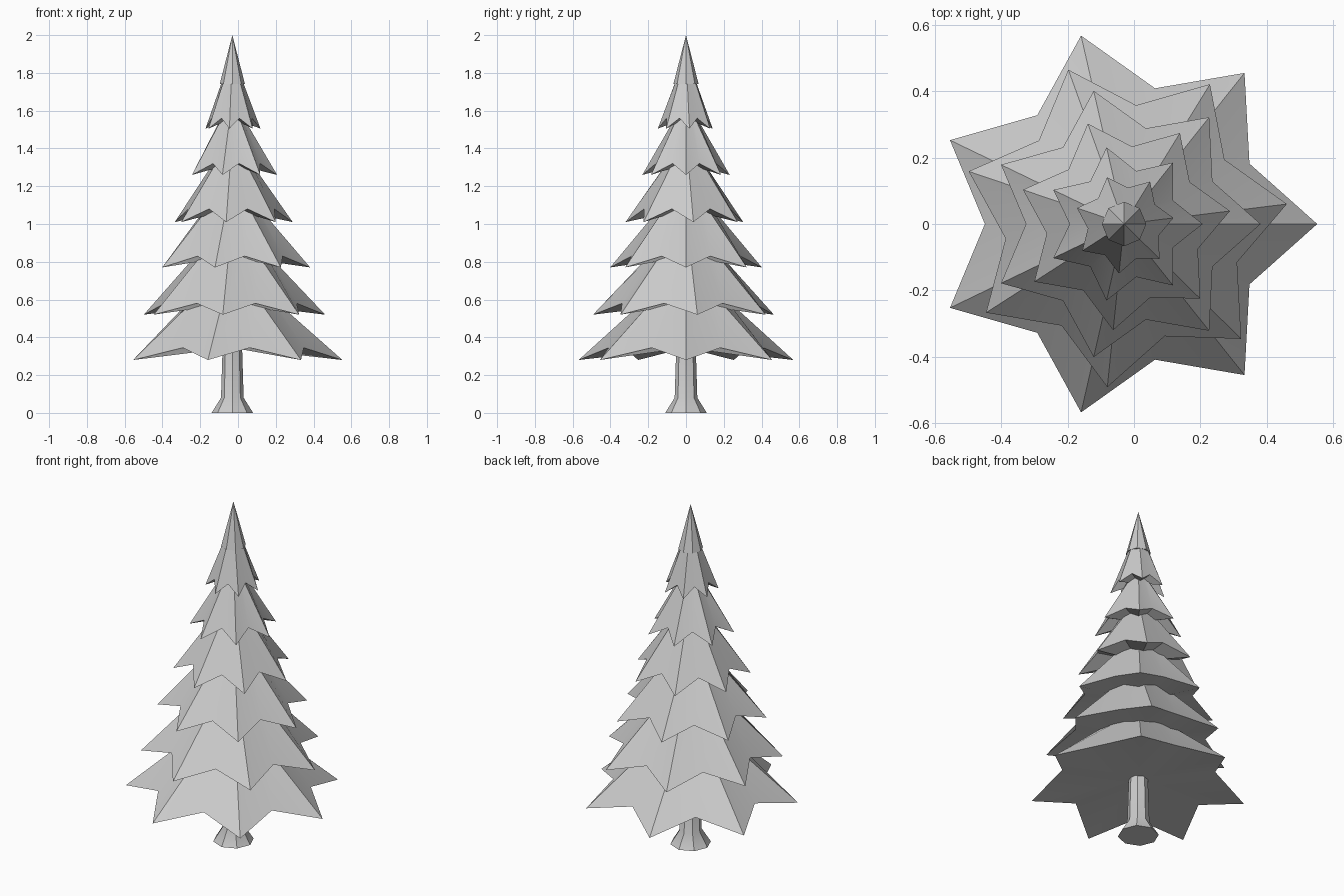
import bpy, bmesh, math

if "Cube" in bpy.data.objects:
    bpy.data.objects.remove(bpy.data.objects["Cube"])

AXIS_X = -0.03  # the tree axis sits slightly left so the star tips are centred

grey = bpy.data.materials.new("light_grey")
grey.diffuse_color = (0.6, 0.6, 0.6, 1)
grey.use_nodes = True
grey.node_tree.nodes["Principled BSDF"].inputs["Base Color"].default_value = grey.diffuse_color


def finish(bm, name, angle):
    bmesh.ops.recalc_face_normals(bm, faces=bm.faces[:])
    me = bpy.data.meshes.new(name)
    bm.to_mesh(me)
    bm.free()
    me.materials.append(grey)
    ob = bpy.data.objects.new(name, me)
    bpy.context.collection.objects.link(ob)
    ob.location.x = AXIS_X
    bpy.ops.object.select_all(action='DESELECT')
    ob.select_set(True)
    bpy.context.view_layer.objects.active = ob
    bpy.ops.object.shade_smooth_by_angle(angle=math.radians(angle))
    return ob


def ring(bm, n, radii, heights, rot=0.0):
    """Ring of points; radii and heights alternate between even and odd points."""
    out = []
    for i in range(n):
        a = rot + 2 * math.pi * i / n
        r, z = radii[i % 2], heights[i % 2]
        out.append(bm.verts.new((r * math.cos(a), r * math.sin(a), z)))
    return out


def bridge(bm, a, b):
    n = len(a)
    for i in range(n):
        j = (i + 1) % n
        bm.faces.new((a[i], a[j], b[j], b[i]))


def fan(bm, loop, z):
    c = bm.verts.new((0, 0, z))
    for i in range(len(loop)):
        bm.faces.new((loop[i], loop[(i + 1) % len(loop)], c))


# Trunk with a flared foot, eight sides
bm = bmesh.new()
rings = [ring(bm, 8, (r, r), (z, z)) for r, z in ((0.11, 0), (0.06, 0.08), (0.05, 0.40))]
for a, b in zip(rings, rings[1:]):
    bridge(bm, a, b)
bm.faces.new(rings[0])
bm.faces.new(rings[-1])
finish(bm, "trunk", 35)

# Seven-pointed branch layers: tip r, notch r, tip z, notch z, top r, top z
layers = [
    (0.583, 0.42, 0.28, 0.345, 0.21, 0.61),
    (0.495, 0.36, 0.52, 0.58, 0.18, 0.85),
    (0.412, 0.296, 0.77, 0.83, 0.13, 1.10),
    (0.322, 0.235, 1.01, 1.08, 0.09, 1.34),
    (0.237, 0.164, 1.26, 1.32, 0.055, 1.57),
    (0.150, 0.110, 1.505, 1.56, 0.05, 1.77),
]
for k, (rt, rn, zt, zn, r2, z2) in enumerate(layers):
    rot = math.radians(7) if k % 2 else 0
    bm = bmesh.new()
    star = ring(bm, 14, (rt, rn), (zt, zn), rot)
    top = ring(bm, 14, (r2, r2), (z2, z2), rot)
    bridge(bm, star, top)
    fan(bm, star, zn)
    fan(bm, top, z2)
    finish(bm, f"branch_layer_{k + 1}", 40)

# Pointed treetop, eight sides
bm = bmesh.new()
base = ring(bm, 8, (0.067, 0.067), (1.74, 1.74))
fan(bm, base, 2.0)
bm.faces.new(base)
finish(bm, "treetop", 35)
